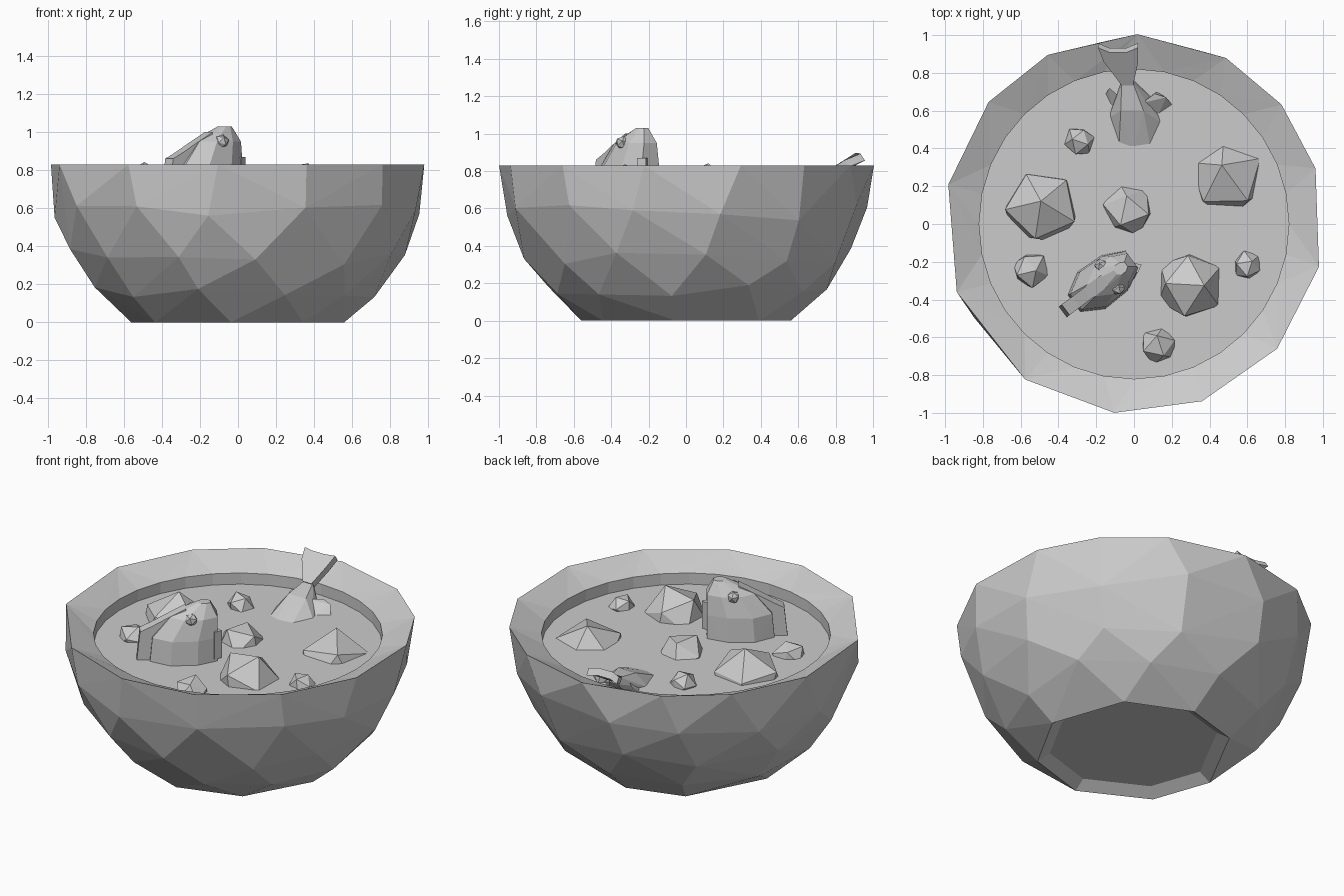
import bpy, bmesh, math, random
from mathutils import Vector, Euler

if "Cube" in bpy.data.objects:
    bpy.data.objects.remove(bpy.data.objects["Cube"])

random.seed(4)
RIM_Z, SOUP_Z, SOUP_R = 0.83, 0.685, 0.82


def finish(name, bm):
    bmesh.ops.recalc_face_normals(bm, faces=bm.faces)
    mesh = bpy.data.meshes.new(name)
    bm.to_mesh(mesh)
    bm.free()
    ob = bpy.data.objects.new(name, mesh)
    bpy.context.collection.objects.link(ob)
    return ob


def hull(name, points):
    bm = bmesh.new()
    for p in points:
        bm.verts.new(p)
    bmesh.ops.convex_hull(bm, input=bm.verts)
    loose = [v for v in bm.verts if not v.link_faces]
    bmesh.ops.delete(bm, geom=loose, context='VERTS')
    return finish(name, bm)


def prism(name, pts, offset):
    """Solid plate: outline pushed both ways along offset."""
    bm = bmesh.new()
    a = [bm.verts.new(Vector(p) + offset) for p in pts]
    b = [bm.verts.new(Vector(p) - offset) for p in pts]
    bm.faces.new(a)
    bm.faces.new(b[::-1])
    for i in range(len(pts)):
        j = (i + 1) % len(pts)
        bm.faces.new((a[i], b[i], b[j], a[j]))
    return finish(name, bm)


def rock(name, centre, size):
    bm = bmesh.new()
    bmesh.ops.create_icosphere(bm, subdivisions=1, radius=1)
    rot = Euler([random.uniform(0, 6) for _ in range(3)]).to_matrix()
    for v in bm.verts:
        v.co = (rot @ v.co) * size * random.uniform(0.93, 1.07) + Vector(centre)
    return finish(name, bm)


def ring(bm, r, z, n):
    return [bm.verts.new((r * math.cos(2 * math.pi * i / n),
                          r * math.sin(2 * math.pi * i / n), z)) for i in range(n)]


def stitch(bm, a, b):
    """Join two closed rings of any vertex count with triangles, by angle."""
    ang = lambda v: math.atan2(v.co.y, v.co.x) % (2 * math.pi)
    a, b = sorted(a, key=ang), sorted(b, key=ang)
    i = j = 0
    while i < len(a) or j < len(b):
        na = ang(a[i + 1]) if i + 1 < len(a) else ang(a[0]) + 2 * math.pi
        nb = ang(b[j + 1]) if j + 1 < len(b) else ang(b[0]) + 2 * math.pi
        va, vb = a[i % len(a)], b[j % len(b)]
        if j >= len(b) or (i < len(a) and na <= nb):
            i += 1
            bm.faces.new((va, a[i % len(a)], vb))
        else:
            j += 1
            bm.faces.new((va, b[j % len(b)], vb))


# bowl: faceted half sphere, sloping rim, inner step, recessed foot
bm = bmesh.new()
rim_angles = [89, 61, 39, 17, -13, -41, -69, -96, -125, -159, 168, 140, 117]
for d in rim_angles:
    t = math.radians(d)
    bm.verts.new((1.005 * math.cos(t), 1.005 * math.sin(t), RIM_Z))
for z, n, jitter in ((0.58, 13, 0.05), (0.35, 12, 0.05), (0.16, 11, 0.03), (0, 8, 0)):
    start = random.uniform(0, 1)
    for i in range(n):
        t = start + 2 * math.pi * (i + random.uniform(-0.12, 0.12)) / n
        h = z + random.uniform(-jitter, jitter)
        r = 1.005 * math.sqrt(1 - (RIM_Z - h) ** 2)
        bm.verts.new((r * math.cos(t), r * math.sin(t), h))
bmesh.ops.convex_hull(bm, input=bm.verts)
caps = [f for f in bm.faces if all(v.co.z > RIM_Z - 1e-4 for v in f.verts)
        or all(v.co.z < 1e-4 for v in f.verts)]
bmesh.ops.delete(bm, geom=caps, context='FACES')
rim = [v for v in bm.verts if v.co.z > RIM_Z - 1e-4]
foot = [v for v in bm.verts if v.co.z < 1e-4]
lip = ring(bm, SOUP_R, 0.755, 32)
step = ring(bm, SOUP_R, SOUP_Z, 32)
stitch(bm, rim, lip)
stitch(bm, lip, step)
foot.sort(key=lambda v: math.atan2(v.co.y, v.co.x))
inner = [bm.verts.new((v.co.x * 0.87, v.co.y * 0.87, 0.045)) for v in foot]
stitch(bm, foot, inner)
bm.faces.new(inner)
finish("bowl", bm)

# soup surface
bm = bmesh.new()
bm.faces.new(ring(bm, SOUP_R, SOUP_Z, 32))
finish("soup", bm)

# vegetable chunks: x, y, radius, top height
chunks = [(0.49, 0.25, 0.235, 0.80), (-0.49, 0.09, 0.215, 0.83), (-0.03, 0.08, 0.15, 0.78),
          (0.29, -0.32, 0.19, 0.83), (-0.29, 0.44, 0.08, 0.76), (-0.55, -0.24, 0.10, 0.76),
          (0.60, -0.22, 0.08, 0.75), (0.13, -0.64, 0.105, 0.76)]
for k, (x, y, r, top) in enumerate(chunks):
    rock(f"vegetable_chunk_{k + 1}", (x, y, top - r * 0.93), r)

# fish head: u runs from back to snout, v across, z up
along, across = Vector((0.8, 0.6, 0)), Vector((-0.6, 0.8, 0))
head_at = Vector((-0.17, -0.31, 0))


def head(u, v, z):
    return head_at + along * u + across * v + Vector((0, 0, z))


sections = [(0.62, -0.19, 0.20, 0.125), (0.83, -0.17, 0.20, 0.115),
            (0.95, -0.07, 0.20, 0.085), (1.03, 0.09, 0.16, 0.03)]
pts = []
for z, u0, u1, w in sections:
    for s in (-1, 1):
        pts += [head(u0, s * w * 0.45, z), head(u0 * 0.7 + u1 * 0.3, s * w, z),
                head(u0 * 0.3 + u1 * 0.7, s * w * 0.95, z), head(u1, s * w * 0.5, z)]
hull("fish_head", pts)
prism("back_fin", [head(u, 0, z) for u, z in
                   ((0.02, 1.0), (-0.10, 0.935), (-0.17, 0.895), (-0.24, 0.86),
                    (-0.265, 0.62), (0.02, 0.62))], across * 0.035)
for s in (-1, 1):
    rock(f"eye_{'left' if s > 0 else 'right'}", head(0.05, s * 0.075, 0.95), 0.038)
hull("lower_lip", [head(u, v, z) for u, v in ((0.18, -0.05), (0.225, -0.05), (0.19, -0.01), (0.18, -0.075))
                   for z in (0.70, 0.87)])

# fish tail: body out of the soup, narrow stalk, flared fin
body = [(-0.01, 0.375), (0.09, 0.39), (0.155, 0.53), (0.11, 0.65), (0.02, 0.72),
        (-0.07, 0.70), (-0.135, 0.56), (-0.08, 0.40)]
pts = [(x, y, 0.67) for x, y in body]
pts += [(x, 0.60, 0.76) for x in (-0.07, 0.05)]
pts += [(x, y, z) for x in (-0.065, -0.005) for y, z in ((0.745, 0.785), (0.765, 0.75))]
hull("tail_body", pts)
prism("tail_fin", [(-0.065, 0.745, 0.77), (-0.005, 0.745, 0.77), (0.02, 0.86, 0.84),
                   (0.02, 0.945, 0.875), (-0.04, 0.92, 0.88), (-0.13, 0.92, 0.88),
                   (-0.19, 0.945, 0.875), (-0.16, 0.87, 0.84)], Vector((0, -0.012, 0.018)))
hull("side_fin_right", [(0.04, 0.60, 0.67), (0.04, 0.64, 0.74), (0.11, 0.69, 0.74), (0.17, 0.67, 0.73),
                        (0.21, 0.62, 0.67), (0.12, 0.56, 0.67), (0.12, 0.70, 0.67)])
hull("side_fin_left", [(-0.06, 0.60, 0.67), (-0.06, 0.66, 0.74), (-0.13, 0.72, 0.73),
                       (-0.155, 0.68, 0.67), (-0.12, 0.61, 0.67)])
